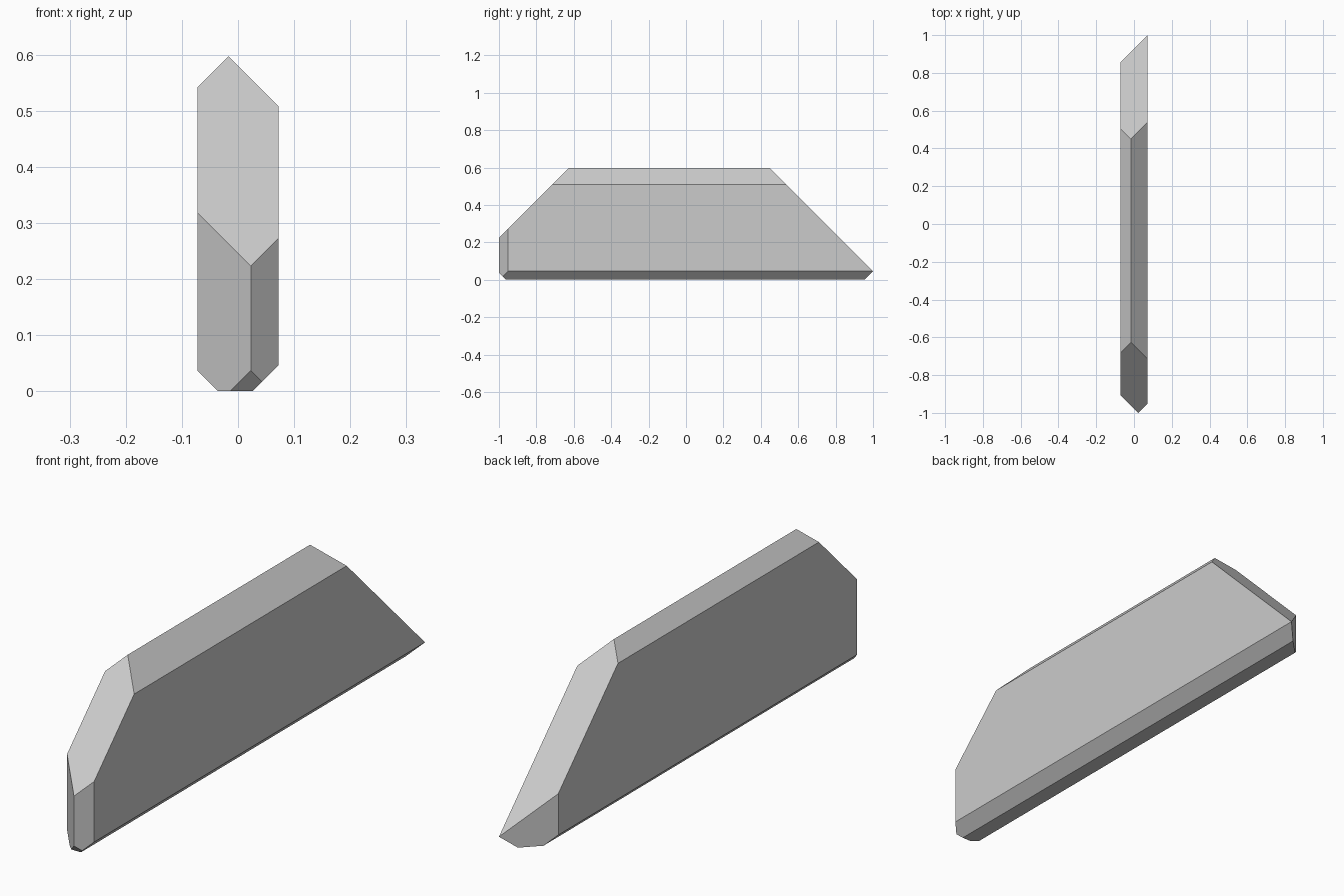
import bpy, bmesh
from mathutils import Vector

if "Cube" in bpy.data.objects:
    bpy.data.objects.remove(bpy.data.objects["Cube"])

# Block blank: 0.144 wide, 2 long, 0.597 tall
bm = bmesh.new()
bmesh.ops.create_cube(bm, size=1.0)
for v in bm.verts:
    v.co = Vector((v.co.x * 0.144, v.co.y * 2.0, (v.co.z + 0.5) * 0.597))

# 45-degree planes that trim the blank: outward direction, offset
cuts = [
    ((-1, 0, 1), 0.614), ((1, 0, 1), 0.580),      # roof slopes
    ((0, -1, 1), 1.223), ((0, 1, 1), 1.046),      # front and back slopes
    ((1, -1, 0), 1.023), ((-1, -1, 0), 0.977),    # upright front corners
    ((-1, 1, 0), 0.928),                          # slanted back end
    ((1, 0, -1), 0.026), ((-1, 0, -1), 0.036),    # lower side edges
    ((0, -1, -1), 0.963),                         # lower front edge
]
for direction, offset in cuts:
    n = Vector(direction)
    bmesh.ops.bisect_plane(bm, geom=bm.verts[:] + bm.edges[:] + bm.faces[:],
                           dist=1e-5, plane_co=n * offset / n.length_squared,
                           plane_no=n.normalized(), clear_outer=True)
    # Cap the open cut
    rim = [e for e in bm.edges if e.is_boundary]
    if rim:
        bmesh.ops.holes_fill(bm, edges=rim, sides=0)

# Clean up slivers and finish the block
bmesh.ops.remove_doubles(bm, verts=bm.verts[:], dist=0.0025)
bmesh.ops.recalc_face_normals(bm, faces=bm.faces[:])
mesh = bpy.data.meshes.new("faceted_block")
bm.to_mesh(mesh)
bm.free()
bpy.context.collection.objects.link(bpy.data.objects.new("faceted_block", mesh))
